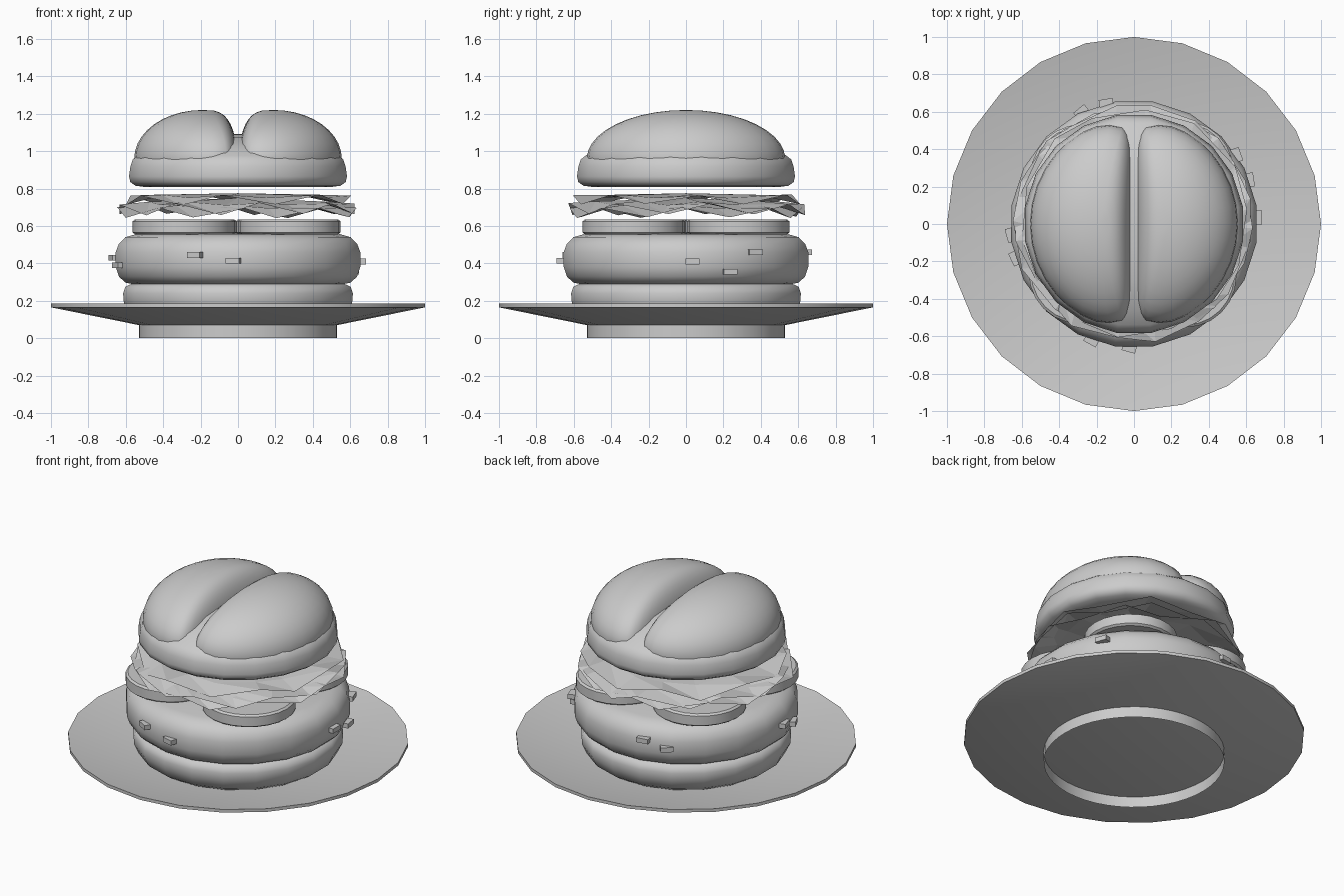
import bpy, bmesh, math, random
from mathutils import Matrix

random.seed(4)
cube = bpy.data.objects.get("Cube")
if cube:
    bpy.data.objects.remove(cube, do_unlink=True)

grey = bpy.data.materials.new("plain grey")
grey.use_nodes = True
grey.diffuse_color = (0.6, 0.6, 0.6, 1)
grey.node_tree.nodes["Principled BSDF"].inputs["Base Color"].default_value = (0.6, 0.6, 0.6, 1)


def finish(name, bm, smooth=None):
    bmesh.ops.recalc_face_normals(bm, faces=bm.faces)
    mesh = bpy.data.meshes.new(name)
    bm.to_mesh(mesh)
    bm.free()
    mesh.materials.append(grey)
    obj = bpy.data.objects.new(name, mesh)
    bpy.context.collection.objects.link(obj)
    if smooth:
        bpy.ops.object.select_all(action="DESELECT")
        obj.select_set(True)
        bpy.context.view_layer.objects.active = obj
        bpy.ops.object.shade_smooth_by_angle(angle=math.radians(smooth))


def lathe(name, profile, sides, turn=0.0, smooth=35, centre=(0, 0)):
    """Revolve (radius, height) points around a vertical axis."""
    bm = bmesh.new()
    rings = []
    for r, z in profile:
        if r == 0:
            rings.append([bm.verts.new((*centre, z))] * sides)
            continue
        angles = [turn + math.tau * i / sides for i in range(sides)]
        rings.append([bm.verts.new((centre[0] + r * math.cos(a),
                                    centre[1] + r * math.sin(a), z)) for a in angles])
    for low, high in zip(rings, rings[1:]):
        for i in range(sides):
            j = (i + 1) % sides
            corners = list(dict.fromkeys((low[i], low[j], high[j], high[i])))
            bm.faces.new(corners)
    finish(name, bm, smooth)


# Plate: shallow dish on an open foot ring
lathe("plate", [(0, .07), (.53, .07), (1, .165), (1, .185), (.53, .09), (0, .09)], 24, smooth=25)
lathe("plate_foot", [(.53, 0), (.53, .07)], 48)

# Bottom bun and patty
half = math.pi / 20
lathe("bottom_bun", [(0, .095), (.54, .095), (.59, .13), (.618, .19), (.622, .24),
                     (.61, .275), (.57, .293), (0, .30)], 20, half, 50)
lathe("patty", [(0, .285), (.55, .285), (.61, .297), (.645, .33), (.662, .38), (.662, .46),
                (.645, .505), (.61, .54), (.55, .557), (0, .56)], 20, half, 50)

# Small bits stuck in the patty side: angle in degrees, height
for deg, z in [(-110, .445), (-92, .415), (3, .41), (21, .355), (34, .46),
               (103, .46), (115, .42), (185, .43), (196, .39)]:
    bm = bmesh.new()
    spin = Matrix.Rotation(math.radians(deg), 4, "Z")
    place = spin @ Matrix.Translation((.655, 0, z)) @ Matrix.Rotation(random.uniform(-.3, .3), 4, "Z")
    bmesh.ops.create_cube(bm, size=1, matrix=place @ Matrix.Diagonal((.06, .075, .03, 1)))
    finish("patty_bit", bm)

# Four round slices
for x, y in [(.275, -.28), (-.29, -.26), (.26, .28), (-.28, .26)]:
    lathe("slice", [(0, .555), (.26, .555), (.273, .565), (.273, .625), (.26, .635), (0, .635)],
          24, centre=(x, y))


def leaf(name, sides, radius, middle, edge, wave, turn):
    """Thin crumpled sheet with a zigzag rim."""
    bm = bmesh.new()
    hub = bm.verts.new((0, 0, middle))
    rings = []
    for share, swing in ((.78, .3), (1, 1)):
        ring = []
        for i in range(sides):
            a = turn + math.tau * (i + random.uniform(-.15, .15)) / sides
            r = radius * share * random.uniform(.97, 1.03)
            z = middle + (edge - middle) * share ** 3 + swing * wave * (-1) ** i * random.uniform(.7, 1)
            ring.append(bm.verts.new((r * math.cos(a), r * math.sin(a), z)))
        rings.append(ring)
    inner, outer = rings
    for i in range(sides):
        j = (i + 1) % sides
        bm.faces.new((hub, inner[i], inner[j]))
        bm.faces.new((inner[i], outer[i], outer[j]))
        bm.faces.new((inner[i], outer[j], inner[j]))
    finish(name, bm)


# Lettuce: overlapping leaves
leaf("lettuce_lower", 16, .63, .73, .672, .032, 0)
leaf("lettuce_middle", 16, .625, .75, .69, .035, .2)
leaf("lettuce_upper", 14, .61, .775, .74, .03, .1)

# Top bun: low dome with two lobes
lathe("top_bun_base", [(0, .808), (.50, .808), (.555, .815), (.583, .835), (.59, .865), (.582, .92),
                       (.57, .955), (.545, .975), (.47, 1.025), (.30, 1.075), (.12, 1.09), (0, 1.092)],
      20, half, 50)
for side, label in ((1, "left"), (-1, "right")):
    bm = bmesh.new()
    bmesh.ops.create_uvsphere(bm, u_segments=32, v_segments=20, radius=1)
    for v in bm.verts:
        x, y, z = v.co
        # the inner half is squarer and narrower, and both ends lean to the middle
        x = .365 * x if x > 0 else -.185 * abs(x) ** .6
        v.co = (side * (.19 + x - .06 * y * y), .53 * y, .96 + .26 * z)
    bmesh.ops.delete(bm, geom=[v for v in bm.verts if v.co.z < .85], context="VERTS")
    finish("top_bun_lobe_" + label, bm, 60)
